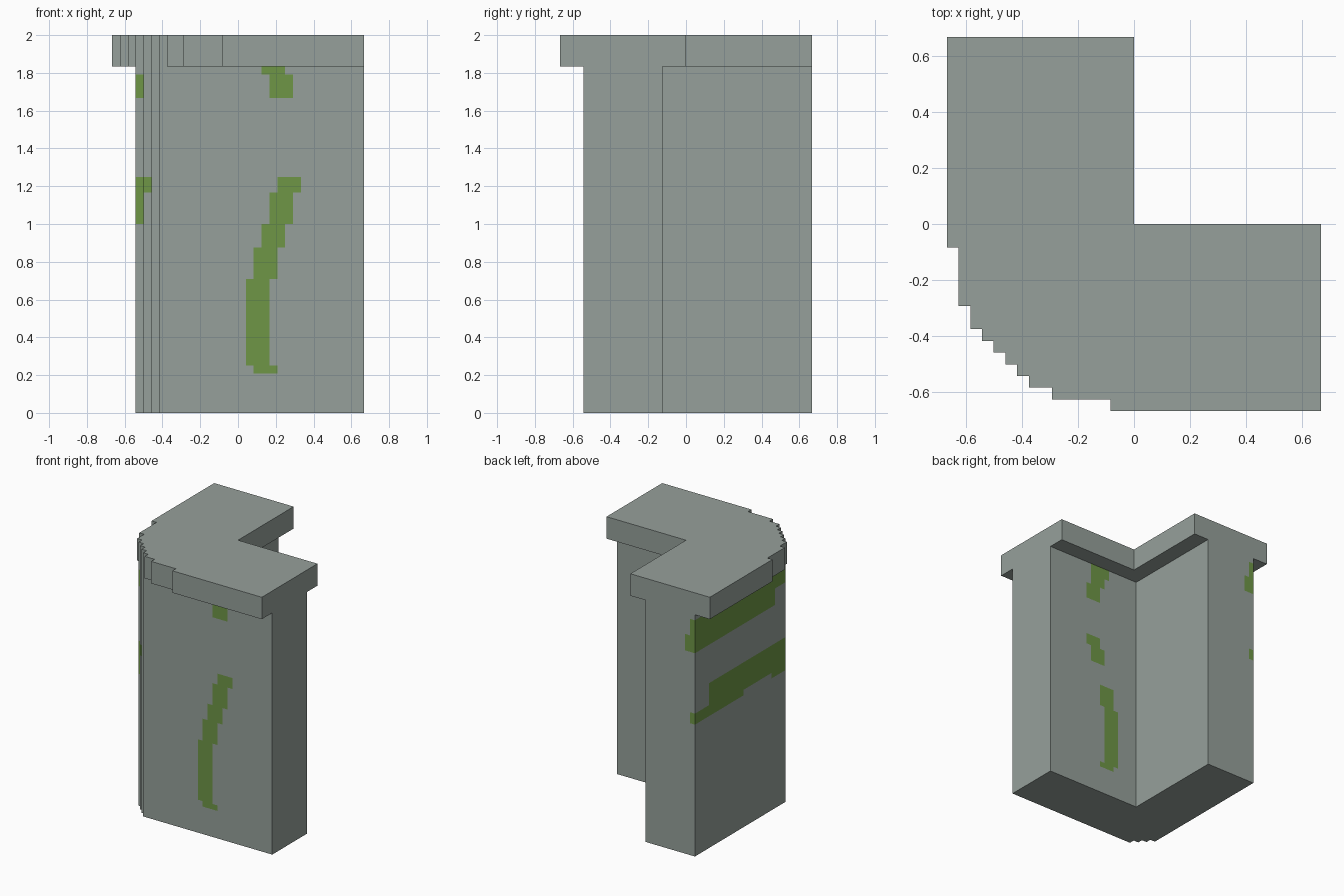
import bpy, bmesh
from mathutils import Vector

cube = bpy.data.objects.get("Cube")
if cube:
    bpy.data.objects.remove(cube, do_unlink=True)

U = 1 / 24  # one block of the grid


def material(name, rgb):
    m = bpy.data.materials.new(name)
    m.use_nodes = True
    m.diffuse_color = (*rgb, 1)
    b = m.node_tree.nodes["Principled BSDF"]
    b.inputs["Base Color"].default_value = (*rgb, 1)
    b.inputs["Roughness"].default_value = 0.9
    return m


STONE = material("grey_stone", (0.305, 0.352, 0.328))
VINE = material("vine_green", (0.156, 0.305, 0.061))


def corner_profile(half, inner):
    """L outline, mirrored over the diagonal, with a stepped outer corner."""
    mirrored = [(y, x) for x, y in reversed(half)]
    end = 16
    return half + [(-11, -11)] + mirrored + [(end, inner), (inner, inner), (inner, end)]


def extrude_profile(points, z0, z1):
    bm = bmesh.new()
    face = bm.faces.new([bm.verts.new((x, y, z0)) for x, y in points])
    ext = bmesh.ops.extrude_face_region(bm, geom=[face])["geom"]
    verts = [g for g in ext if isinstance(g, bmesh.types.BMVert)]
    bmesh.ops.translate(bm, verts=verts, vec=(0, 0, z1 - z0))
    bmesh.ops.recalc_face_normals(bm, faces=bm.faces[:])
    return bm


def touches(face, lo, hi):
    for a in range(3):
        vals = [v.co[a] for v in face.verts]
        if min(vals) > hi[a] + 1e-3 or max(vals) < lo[a] - 1e-3:
            return False
    return True


def cut_box(bm, lo, hi):
    """Cut the outline of a block range into the upright faces it touches."""
    for a in range(3):
        if lo[a] == hi[a]:
            continue
        for value in (lo[a], hi[a]):
            bm.normal_update()
            faces = [f for f in bm.faces if abs(f.normal.z) < 0.5 and touches(f, lo, hi)]
            edges = {e for f in faces for e in f.edges}
            verts = {v for f in faces for v in f.verts}
            co, no = Vector((0, 0, 0)), Vector((0, 0, 0))
            co[a], no[a] = value, 1
            bmesh.ops.bisect_plane(bm, geom=[*verts, *edges, *faces], dist=1e-4,
                                   plane_co=co, plane_no=no)


def finish(bm, name, mats):
    bmesh.ops.scale(bm, vec=(U, U, U), verts=bm.verts[:])
    mesh = bpy.data.meshes.new(name)
    bm.to_mesh(mesh)
    bm.free()
    for m in mats:
        mesh.materials.append(m)
    obj = bpy.data.objects.new(name, mesh)
    bpy.context.collection.objects.link(obj)


# Vine patches in blocks: x0, x1, z0, z1 on the front and inner walls
stem = [(2, 5, 5, 6), (1, 4, 6, 17), (2, 5, 17, 21)]
front = stem + [(3, 6, 21, 24), (4, 7, 24, 28), (5, 8, 28, 30), (4, 7, 40, 43), (3, 6, 43, 44)]
inner = stem + [(4, 7, 25, 28), (5, 8, 28, 30), (5, 8, 37, 40), (4, 7, 40, 42), (3, 7, 42, 44)]
# y0, y1, z0, z1 on the side wall
side = [(12, 16, 24, 26), (2, 12, 24, 30), (-6, 2, 25, 30), (-10, -6, 24, 30),
        (-7, 16, 37, 40), (-10, 16, 40, 43)]

boxes = [((x0, -13, z0), (x1, -13, z1)) for x0, x1, z0, z1 in front]
boxes += [((x0, -3, z0), (x1, -3, z1)) for x0, x1, z0, z1 in inner]
boxes += [((-13, y0, z0), (-12, y1, z1)) for y0, y1, z0, z1 in side]
boxes += [((-12, -11, 28), (-11, -10, 30)), ((-12, 16, 37), (-11, 16, 40))]

# Wall: L-shaped column with vines cut into its faces
wall = extrude_profile(corner_profile([(-13, 16), (-13, -10), (-12, -10), (-12, -11)], -3), 0, 44)
for lo, hi in boxes:
    cut_box(wall, lo, hi)
wall.normal_update()
for f in wall.faces:
    c = f.calc_center_bounds()
    painted = any(all(lo[a] - 1e-3 <= c[a] <= hi[a] + 1e-3 for a in range(3)) for lo, hi in boxes)
    f.material_index = int(painted and abs(f.normal.z) < 0.5)
finish(wall, "corner_wall", [STONE, VINE])

# Cap: wider L-shaped slab with a stepped round corner
cap = extrude_profile(corner_profile(
    [(-16, 16), (-16, -2), (-15, -2), (-15, -7), (-14, -7), (-14, -9),
     (-13, -9), (-13, -10), (-12, -10), (-12, -11)], 0), 44, 48)
finish(cap, "wall_cap", [STONE])
